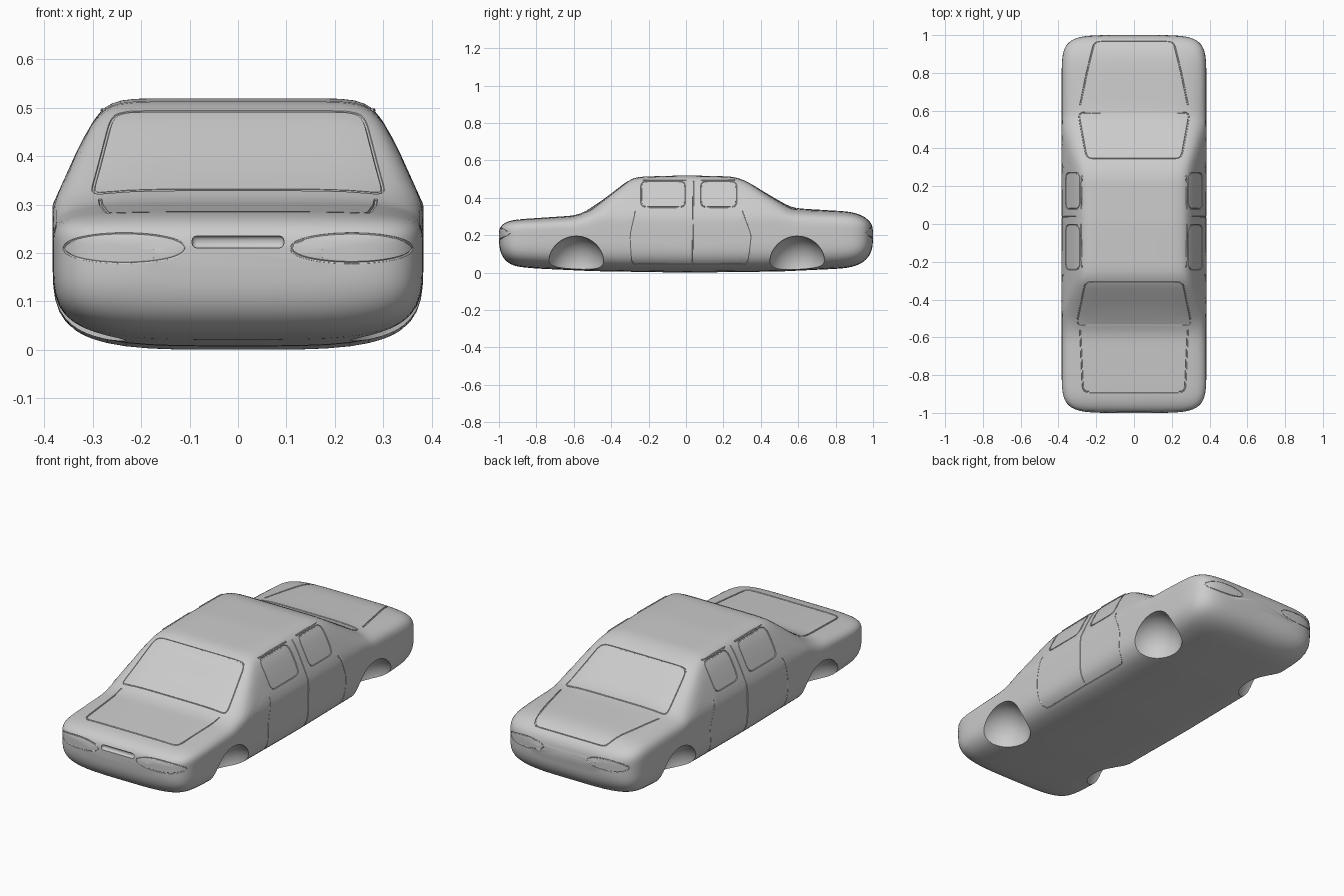
import bpy, bmesh, math
from mathutils import Vector
from mathutils.bvhtree import BVHTree

old = bpy.data.objects.get("Cube")
if old:
    bpy.data.objects.remove(old, do_unlink=True)

paint = bpy.data.materials.new("body_grey")
paint.use_nodes = True
GREY = (0.6, 0.6, 0.6, 1)
paint.diffuse_color = GREY
paint.node_tree.nodes["Principled BSDF"].inputs["Base Color"].default_value = GREY

# Profiles: roof line, underside, and half width by height
TOP = [(-1, .28), (-.9, .285), (-.6, .305), (-.55, .32), (-.45, .385), (-.3, .5),
       (-.25, .513), (0, .52), (.25, .514), (.32, .492), (.45, .412), (.56, .35),
       (.62, .342), (.9, .325), (1, .315)]
BOTTOM = [(-1, .04), (-.8, .022), (-.5, .008), (0, 0), (.5, .006), (.8, .02), (1, .035)]
WIDTH = [(0, .383), (.3, .383), (.4, .338), (.5, .29), (.53, .275)]
MID = .2


def lookup(table, t):
    t = min(max(t, table[0][0]), table[-1][0])
    for (a, va), (b, vb) in zip(table, table[1:]):
        if t <= b:
            return va + (vb - va) * (t - a) / (b - a)


def smooth_lookup(table, t):
    return sum(lookup(table, t + .007 * i) for i in range(-4, 5)) / 9


def round_off(y, length, power):
    """Superellipse that closes the ends of the body."""
    t = min(max(0, (abs(y) - 1 + length) / length), .998)
    return (1 - t ** power) ** (1 / power)


def section(y, steps=22):
    """Half cross-section from underside to roof, then its mirror."""
    end = round_off(y, .2 if y > 0 else .15, 3)
    top, low = smooth_lookup(TOP, y), smooth_lookup(BOTTOM, y)
    n_top = 5 + 7 * min(max((top - .35) / .15, 0), 1)
    half = []
    for i in range(-steps, steps + 1):
        u = i / steps
        a = math.pi / 2 * (abs(u) - .1 * math.sin(4 * math.pi * abs(u)) / 2)
        c, s = abs(math.cos(a)), math.sin(a)
        n, h = (n_top, top - MID) if u > 0 else (4, low - MID)
        r = (c ** n + s ** n) ** (-1 / n)
        z = MID + h * end * r * s
        x = r * c * lookup(WIDTH, z) * round_off(y, .3, 5.7)
        half.append((0 if abs(i) == steps else x, y, z))
    return half + [(-x, y, z) for x, y, z in half[-2:0:-1]]


# Body shell lofted along its length
stations = [math.sin(math.pi / 2 * (i / 50)) for i in range(-50, 51)]
bm = bmesh.new()
rings = [[bm.verts.new(p) for p in section(y)] for y in stations]
for a, b in zip(rings, rings[1:]):
    for i in range(len(a)):
        j = (i + 1) % len(a)
        bm.faces.new((a[i], a[j], b[j], b[i]))
bm.faces.new(rings[0])
bm.faces.new(rings[-1])
bmesh.ops.recalc_face_normals(bm, faces=bm.faces)
tree = BVHTree.FromBMesh(bm)
mesh = bpy.data.meshes.new("car_body")
bm.to_mesh(mesh)
bm.free()
body = bpy.data.objects.new("car_body", mesh)
bpy.context.collection.objects.link(body)
mesh.materials.append(paint)


def select(obj):
    bpy.ops.object.select_all(action='DESELECT')
    obj.select_set(True)
    bpy.context.view_layer.objects.active = obj


def cut(cutter):
    cutter.hide_render = True
    mod = body.modifiers.new("cut", 'BOOLEAN')
    mod.operation, mod.solver, mod.object = 'DIFFERENCE', 'EXACT', cutter
    select(body)
    bpy.ops.object.modifier_apply(modifier=mod.name)
    bpy.data.objects.remove(cutter, do_unlink=True)


# Where each kind of seam is projected from
CAST = {
    'top': lambda u, v: ((u, v, 2), (0, 0, -1)),
    'front': lambda u, v: ((u, -2, v), (0, 1, 0)),
    'back': lambda u, v: ((u, 2, v), (0, -1, 0)),
    'left': lambda u, v: ((2, u, v), (-1, 0, 0)),
    'right': lambda u, v: ((-2, u, v), (1, 0, 0)),
}


def tube(name, corners, view, radius, closed=True, rounding=6):
    """Thin rod following the body surface along a rounded outline."""
    pts = [Vector(c) for c in corners]
    ends = pts + pts[:1] if closed else pts
    path = []
    for a, b in zip(ends, ends[1:]):
        count = max(1, round((b - a).length / .012))
        path += [a.lerp(b, i / count) for i in range(count)]
    if not closed:
        path.append(ends[-1])
    for _ in range(rounding):
        last = len(path) - 1
        path = [p if not closed and k in (0, last) else
                (path[k - 1] + p * 2 + path[(k + 1) % len(path)]) / 4
                for k, p in enumerate(path)]
    hits = [tree.ray_cast(*map(Vector, CAST[view](*p)))[0] for p in path]
    hits = [h for h in hits if h]
    curve = bpy.data.curves.new(name, 'CURVE')
    curve.dimensions = '3D'
    curve.bevel_depth, curve.bevel_resolution, curve.use_fill_caps = radius, 1, True
    spline = curve.splines.new('POLY')
    spline.points.add(len(hits) - 1)
    for point, h in zip(spline.points, hits):
        point.co = (*h, 1)
    spline.use_cyclic_u = closed
    obj = bpy.data.objects.new(name, curve)
    bpy.context.collection.objects.link(obj)
    select(obj)
    bpy.ops.object.convert(target='MESH')
    return bpy.context.object


def groove(*args, **options):
    cut(tube("seam_cutter", *args, **options))


def rect(u0, u1, v0, v1):
    return [(u0, v0), (u1, v0), (u1, v1), (u0, v1)]


def oval(u, v, ru, rv):
    return [(u + ru * math.cos(a), v + rv * math.sin(a))
            for a in (math.tau * i / 24 for i in range(24))]


# Wheel wells
for x in (-.38, .38):
    for y in (-.587, .595):
        bpy.ops.mesh.primitive_uv_sphere_add(segments=48, ring_count=32, radius=.15,
                                             location=(x, y, .045))
        cut(bpy.context.object)

# Windscreen, rear window, bonnet and boot seams
groove([(-.305, -.535), (.305, -.535), (.258, -.305), (-.258, -.305)], 'top', .004)
groove([(-.295, .59), (.295, .59), (.25, .345), (-.25, .345)], 'top', .004)
groove([(-.285, -.56), (-.27, -.89), (.27, -.89), (.285, -.56)], 'top', .004, closed=False)
groove([(-.285, .63), (-.25, .8), (-.21, .965), (.21, .965), (.25, .8), (.285, .63)],
       'top', .004, closed=False)

# Side windows, door seams and gutters
for side in ('left', 'right'):
    groove(rect(-.24, -.005, .35, .488), side, .004)
    groove(rect(.08, .27, .35, .488), side, .004)
    groove([(-.27, .33), (-.3, .2), (-.29, .045), (.33, .045), (.35, .2), (.3, .33)],
           side, .003, closed=False)
    groove([(.035, .055), (.04, .49)], side, .003, closed=False)
    for u0, u1 in ((-.23, 0), (.08, .26)):
        rail = tube(side + "_gutter", [(u0, .495), (u1, .495)], side, .004, closed=False)
        rail.data.materials.clear()
        rail.data.materials.append(paint)

# Lamps
for s in (-1, 1):
    groove(oval(s * .235, .21, .128, .03), 'front', .003, rounding=1)
    groove(oval(s * .235, .215, .11, .028), 'back', .003, rounding=1)

# Grille slot
bpy.ops.mesh.primitive_cube_add(size=1, location=(0, -1, .223))
slot = bpy.context.object
slot.scale = (.19, .03, .025)
bpy.ops.object.transform_apply(location=False, rotation=False, scale=True)
bevel = slot.modifiers.new("round", 'BEVEL')
bevel.width, bevel.segments = .01, 3
cut(slot)

for obj in [o for o in bpy.context.scene.objects if o.name.endswith("gutter") or "_gutter" in o.name] + [body]:
    select(obj)
    bpy.ops.object.shade_smooth_by_angle(angle=math.radians(35))
